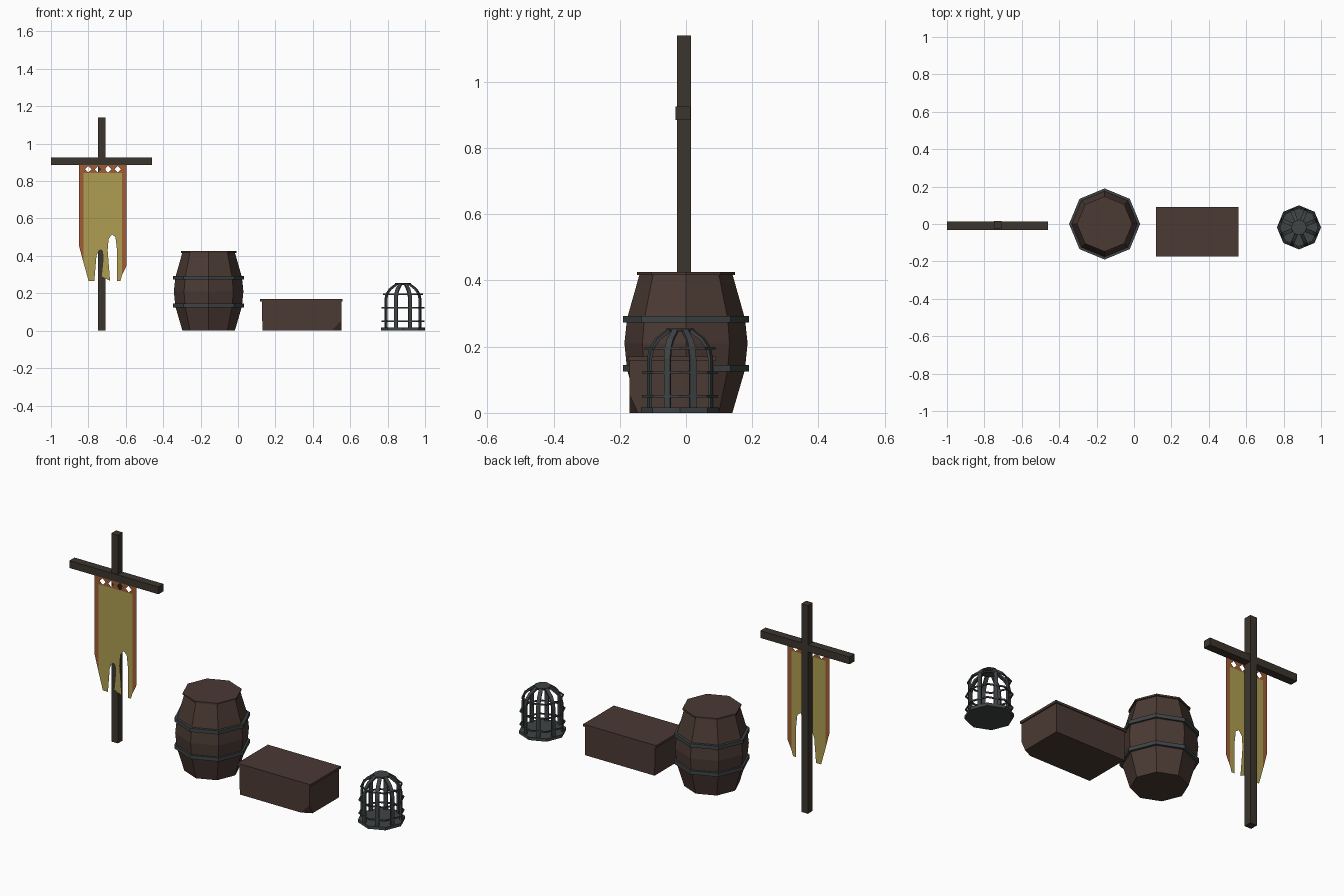
import bpy, bmesh
from math import sin, cos, pi
from mathutils import Vector

if "Cube" in bpy.data.objects:
    bpy.data.objects.remove(bpy.data.objects["Cube"])


def mat(name, rgb):
    m = bpy.data.materials.new(name)
    m.diffuse_color = (*rgb, 1)
    m.use_nodes = True
    m.node_tree.nodes["Principled BSDF"].inputs["Base Color"].default_value = m.diffuse_color
    return m


WOOD = mat("wood", (0.07, 0.042, 0.034))
POLE = mat("dark_wood", (0.045, 0.036, 0.026))
IRON = mat("iron", (0.05, 0.058, 0.06))
GOLD = mat("gold_cloth", (0.43, 0.34, 0.085))
TRIM = mat("trim_cloth", (0.35, 0.11, 0.035))


def finish(name, bm, material, closed=True):
    bmesh.ops.remove_doubles(bm, verts=bm.verts, dist=1e-5)
    if closed:
        bmesh.ops.recalc_face_normals(bm, faces=bm.faces)
    me = bpy.data.meshes.new(name)
    bm.to_mesh(me)
    bm.free()
    me.materials.append(material)
    ob = bpy.data.objects.new(name, me)
    bpy.context.collection.objects.link(ob)
    return ob


def box_bm(lo, hi):
    bm = bmesh.new()
    bmesh.ops.create_cube(bm, size=1)
    for v in bm.verts:
        v.co = Vector([a + (b - a) * (c + 0.5) for a, b, c in zip(lo, hi, v.co)])
    return bm


def box(name, lo, hi, material):
    return finish(name, box_bm(lo, hi), material)


def lathe(name, center, profile, material, loop=False, n=8):
    """Revolve an (r, z) profile; loop closes it into a ring, else it is capped."""
    bm = bmesh.new()
    cx, cy = center
    rows = [[bm.verts.new((cx + r * cos(2 * pi * i / n), cy + r * sin(2 * pi * i / n), z))
             for i in range(n)] for r, z in profile]
    pairs = list(zip(rows, rows[1:])) + ([(rows[-1], rows[0])] if loop else [])
    for a, b in pairs:
        for i in range(n):
            j = (i + 1) % n
            bm.faces.new((a[i], a[j], b[j], b[i]))
    if not loop:
        bm.faces.new(rows[0][::-1])
        bm.faces.new(rows[-1])
    return finish(name, bm, material)


def hoop(name, center, r, z, thick, height, material):
    h = height / 2
    lathe(name, center, [(r - thick, z - h), (r, z - h), (r, z + h), (r - thick, z + h)],
          material, loop=True)


# Banner stand
box("banner_pole", (-0.749, -0.027, 0), (-0.709, 0.015, 1.14), POLE)
box("banner_crossbar", (-1, -0.031, 0.885), (-0.46, 0.013, 0.925), POLE)

# Banner cloth: flat sheets just in front of the pole
CY = -0.0285


def sheet(name, polys, material):
    bm = bmesh.new()
    for p in polys:
        bm.faces.new([bm.verts.new((x, CY, z)) for x, z in p])
    return finish(name, bm, material, closed=False)


L, R, T = -0.85, -0.595, 0.89          # cloth edges
l, r, t = -0.825, -0.62, 0.842         # inner edges of the trim
sheet("banner_cloth", [[
    (l, t), (l, 0.36), (-0.799, 0.267), (-0.768, 0.267), (-0.757, 0.40), (-0.745, 0.43),
    (-0.733, 0.435), (-0.722, 0.425), (-0.718, 0.39), (-0.728, 0.29), (-0.684, 0.267),
    (-0.697, 0.43), (-0.692, 0.49), (-0.674, 0.515), (-0.655, 0.50), (-0.648, 0.44),
    (-0.648, 0.267), (-0.629, 0.267), (r, 0.297), (r, t)]], GOLD)
sheet("banner_side_trim", [[(L, t), (L, 0.455), (l, 0.36), (l, t)],
                           [(r, t), (r, 0.297), (R, 0.35), (R, t)]], TRIM)
# Top trim: four cells, each with a diamond hole, plus end pieces
polys = []
w, x0 = 0.0525, -0.8265
for k in range(4):
    a, b = x0 + k * w, x0 + (k + 1) * w
    mx, mz, d = (a + b) / 2, 0.863, 0.018
    c = [(a, t), (b, t), (b, T), (a, T)]
    h = [(mx, mz - d), (mx + d, mz), (mx, mz + d), (mx - d, mz)]
    for i in range(4):
        j = (i + 1) % 4
        polys += [[c[i], c[j], h[i]], [c[j], h[j], h[i]]]
polys += [[(L, t), (x0, t), (x0, T), (L, T)],
          [(x0 + 4 * w, t), (R, t), (R, T), (x0 + 4 * w, T)]]
sheet("banner_top_trim", polys, TRIM)

# Barrel with two iron hoops
BC = (-0.157, 0)
lathe("barrel", BC, [(0.14, 0), (0.178, 0.13), (0.186, 0.21), (0.178, 0.285),
                     (0.141, 0.416), (0.148, 0.416), (0.148, 0.425)], WOOD)
for z in (0.135, 0.283):
    hoop("barrel_hoop", BC, 0.19, z, 0.02, 0.02, IRON)

# Crate with a chipped front right corner and a flat lid
bm = box_bm((0.127, -0.171, 0), (0.553, 0.085, 0.158))
for v in bm.verts:
    if v.co.x < 0.2 and v.co.z < 0.01:
        v.co.x += 0.004
a, b, c = Vector((0.50, -0.171, 0)), Vector((0.553, -0.171, 0.055)), Vector((0.553, -0.145, 0))
no = (b - a).cross(c - a)
if no.dot(Vector((0.553, -0.171, 0)) - a) < 0:
    no = -no
bmesh.ops.bisect_plane(bm, geom=bm.verts[:] + bm.edges[:] + bm.faces[:],
                       plane_co=a, plane_no=no, clear_outer=True)
bmesh.ops.holes_fill(bm, edges=[e for e in bm.edges if e.is_boundary], sides=0)
finish("crate_body", bm, WOOD)
box("crate_lid", (0.118, -0.175, 0.157), (0.56, 0.09, 0.17), WOOD)

# Cage: base, domed bars, rings and cap
CC = (0.882, -0.018)
lathe("cage_base", CC, [(0.118, 0), (0.118, 0.016)], IRON)
path = [(0.104, 0.01), (0.104, 0.165), (0.097, 0.197), (0.078, 0.225), (0.038, 0.254)]
for k in range(8):
    ang = (k + 0.5) * pi / 4
    out, side = Vector((cos(ang), sin(ang), 0)), Vector((-sin(ang), cos(ang), 0))
    bm = bmesh.new()
    rows = []
    for i, (rad, z) in enumerate(path):
        p = Vector((CC[0], CC[1], z)) + out * rad
        q = p - out * 0.009 - Vector((0, 0, 0.005 if i > 2 else 0))
        s = side * (0.010 if i < 4 else 0.009)
        rows.append([bm.verts.new(v) for v in (p - s, p + s, q + s, q - s)])
    for u, v in zip(rows, rows[1:]):
        for i in range(4):
            j = (i + 1) % 4
            bm.faces.new((u[i], u[j], v[j], v[i]))
    bm.faces.new(rows[0])
    bm.faces.new(rows[-1])
    finish("cage_bar", bm, IRON)
for z, rad in ((0.05, 0.115), (0.122, 0.115), (0.195, 0.107)):
    hoop("cage_ring", CC, rad, z, 0.007, 0.007, IRON)
lathe("cage_cap", CC, [(0.04, 0.245), (0.042, 0.255)], IRON)
